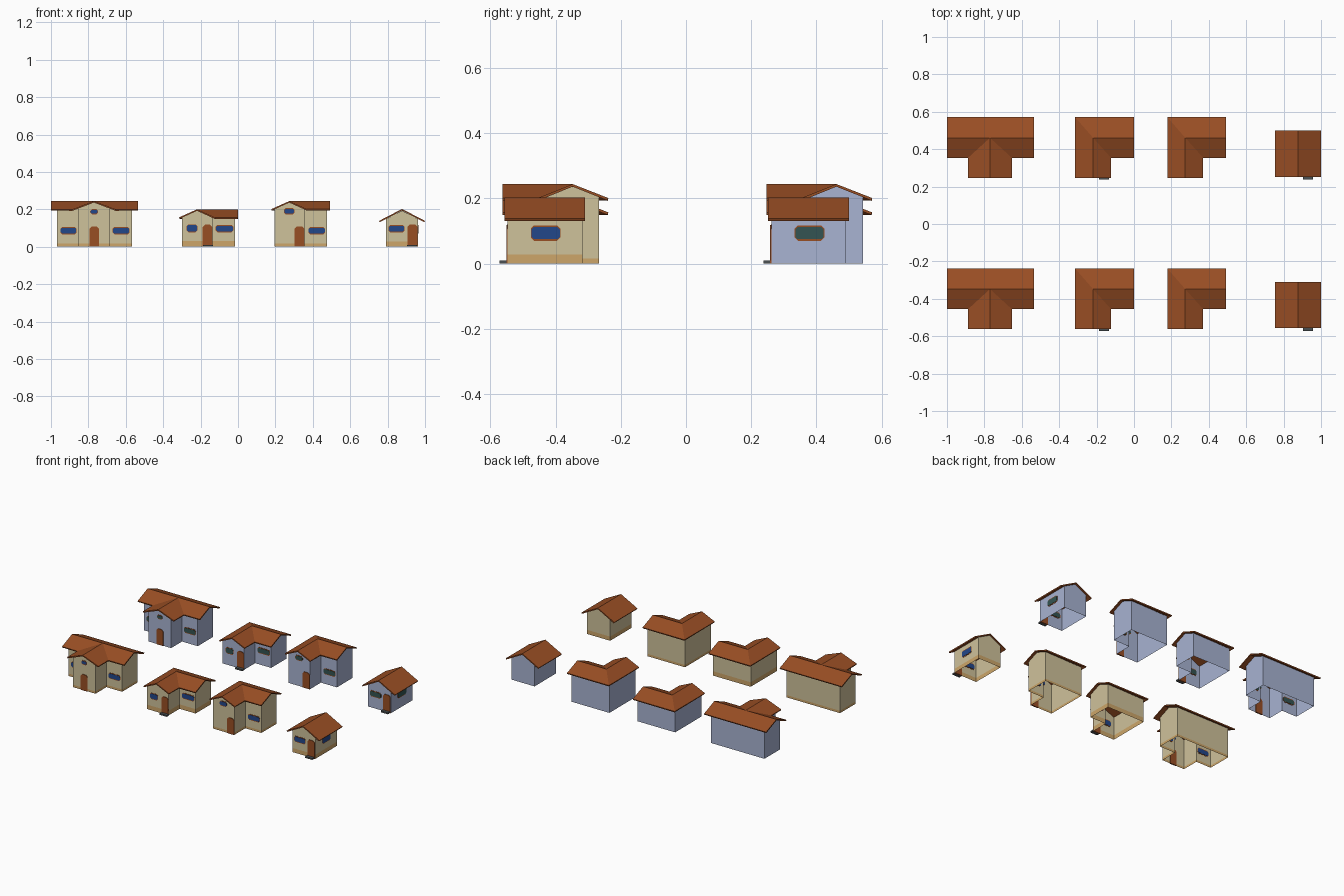
import bpy, bmesh

if "Cube" in bpy.data.objects:
    bpy.data.objects.remove(bpy.data.objects["Cube"])


# ---------- materials ----------
def mat(name, hexcol):
    lin = []
    for i in (0, 2, 4):
        c = int(hexcol[i:i + 2], 16) / 255
        lin.append(c / 12.92 if c <= 0.04045 else ((c + 0.055) / 1.055) ** 2.4)
    m = bpy.data.materials.new(name)
    m.diffuse_color = (*lin, 1)
    m.use_nodes = True
    m.node_tree.nodes["Principled BSDF"].inputs["Base Color"].default_value = m.diffuse_color
    return m


CREAM = mat("cream_plaster", "CFC29B")
BLUE = mat("pale_blue_plaster", "A8B3D2")
OCHRE = mat("ochre_base", "CDA66A")
ROOF = mat("brown_roof", "994E24")
NAVY = mat("navy_glass", "22478A")
GREEN = mat("dark_green_glass", "335452")
STONE = mat("dark_stone", "4A5052")


def add_object(name, bm, *mats):
    me = bpy.data.meshes.new(name)
    bm.to_mesh(me)
    bm.free()
    for m in mats:
        me.materials.append(m)
    ob = bpy.data.objects.new(name, me)
    bpy.context.collection.objects.link(ob)
    return ob


# ---------- part helpers ----------
def walls(name, plan, height, band, dy, plaster):
    """Open shell following the plan, its top meeting the roof underside."""
    bm = bmesh.new()
    rows = []
    for x, y in plan:
        rows.append([bm.verts.new((x, y + dy, z)) for z in (0, band, height(x, y))])
    for a, b in zip(rows, rows[1:] + rows[:1]):
        for k in (0, 1):
            f = bm.faces.new((a[k], b[k], b[k + 1], a[k + 1]))
            f.material_index = 1 - k
    add_object(name, bm, plaster, OCHRE if plaster == CREAM else plaster)


def roof(name, pts, faces, dy):
    """Thin roof sheet from named points; each face is a string of point names."""
    bm = bmesh.new()
    v = {k: bm.verts.new((x, y + dy, z)) for k, (x, y, z) in pts.items()}
    for f in faces:
        bm.faces.new([v[k] for k in f])
    bmesh.ops.recalc_face_normals(bm, faces=bm.faces)
    if sum(f.normal.z for f in bm.faces) < 0:
        bmesh.ops.reverse_faces(bm, faces=bm.faces)
    ob = add_object(name, bm, ROOF)
    s = ob.modifiers.new("thickness", 'SOLIDIFY')
    s.thickness = 0.008
    s.offset = -1


def plate(name, outline, at, thick, m, side=False):
    """Flat plate straddling a wall: facing the front, or the right if side."""
    bm = bmesh.new()
    loops = []
    for d in (-thick / 2, thick / 2):
        loops.append([bm.verts.new((at + d, u, z) if side else (u, at + d, z))
                      for u, z in outline])
    a, b = loops
    bm.faces.new(a)
    bm.faces.new(b[::-1])
    n = len(a)
    for i in range(n):
        bm.faces.new((a[i], b[i], b[(i + 1) % n], a[(i + 1) % n]))
    bmesh.ops.recalc_face_normals(bm, faces=bm.faces)
    add_object(name, bm, m)


def octagon(u0, u1, z0, z1, c):
    return [(u0 + c, z0), (u1 - c, z0), (u1, z0 + c), (u1, z1 - c),
            (u1 - c, z1), (u0 + c, z1), (u0, z1 - c), (u0, z0 + c)]


def window(name, u0, u1, z0, z1, at, glass, side=False):
    plate(name + "_frame", octagon(u0, u1, z0, z1, 0.010), at, 0.003, ROOF, side)
    plate(name + "_glass", octagon(u0 + .002, u1 - .002, z0 + .005, z1 - .005, 0.007),
          at, 0.006, glass, side)


def door(name, x0, x1, top, y):
    c = 0.012
    plate(name, [(x0, 0), (x1, 0), (x1, top - c), (x1 - c, top),
                 (x0 + c, top), (x0, top - c)], y, 0.008, ROOF)


def step(name, x0, x1, y):
    bm = bmesh.new()
    bmesh.ops.create_cube(bm, size=1)
    for v in bm.verts:
        v.co = ((x0 + x1) / 2 + v.co.x * (x1 - x0), y - 0.012 + v.co.y * 0.025,
                0.005 + v.co.z * 0.01)
    add_object(name, bm, STONE)


# shared depths of the front row
YF, YM, YR, YB = -0.547, -0.43, -0.348, -0.266      # wall: front, inner, ridge, back
RF, RM, RB = -0.562, -0.455, -0.238                 # roof edges
HALF = 0.109                                        # main roof half depth


def wide_house(tag, dy, plaster, glass):
    """T-shaped house with a central front wing."""
    xl, xe, cx, p, e = -0.968, -0.567, -0.77, 0.244, 0.2
    wl, wr, a, b = cx - 0.085, cx + 0.085, cx - 0.117, cx + 0.117

    def h(x, y):
        t = abs(y - YR) / HALF
        if y < YR:
            t = min(t, abs(x - cx) / 0.117)
        return p - 0.008 - (p - e) * t
    plan = [(wl, YF), (cx, YF), (wr, YF), (wr, YM), (xe, YM), (xe, YR), (xe, YB),
            (xl, YB), (xl, YR), (xl, YM), (wl, YM)]
    walls(tag + "_wide_house_walls", plan, h, 0.016, dy, plaster)
    pts = dict(A=(-1, RB, e), B=(-1, YR, p), C=(-1, RM, e), D=(a, RM, e), E=(a, RF, e),
               F=(cx, RF, p), G=(b, RF, e), H=(b, RM, e), I=(-0.535, RM, e),
               J=(-0.535, YR, p), K=(-0.535, RB, e), M=(cx, YR, p))
    roof(tag + "_wide_house_roof", pts, ["ABMJK", "BCDM", "DEFM", "FGHM", "HIJM"], dy)
    window(tag + "_wide_left_window", -0.95, -0.863, 0.066, 0.106, YM + dy, glass)
    window(tag + "_wide_right_window", -0.67, -0.58, 0.066, 0.106, YM + dy, glass)
    window(tag + "_wide_gable_window", -0.79, -0.748, 0.173, 0.202, YF + dy, glass)
    door(tag + "_wide_door", -0.793, -0.743, 0.108, YF + dy)


def corner_house(tag, dy, plaster, glass, x0, p, band, upper):
    """L-shaped house with a front wing on the left and a hipped back corner."""
    e, hw = p - 0.043, 0.096
    cx = x0 + hw
    xl, wr, xe = x0 + 0.016, x0 + 0.178, x0 + 0.298
    xr, b = x0 + 0.314, cx + hw

    def h(x, y):
        tm, tw = abs(y - YR) / HALF, abs(x - cx) / hw
        if x <= cx:
            t = tw if y < YR else max(tm, tw)
        else:
            t = min(tm, tw) if y < YR else tm
        return p - 0.008 - (p - e) * t
    plan = [(xl, YF), (cx, YF), (wr, YF), (wr, YM), (xe, YM), (xe, YR), (xe, YB),
            (xl, YB)]
    walls(tag + "_walls", plan, h, band, dy, plaster)
    pts = dict(A=(x0, RB, e), B=(x0, RF, e), C=(cx, RF, p), D=(b, RF, e), E=(b, RM, e),
               F=(xr, RM, e), G=(xr, YR, p), H=(xr, RB, e), M=(cx, YR, p))
    roof(tag + "_roof", pts, ["ABCM", "CDEM", "EFGM", "GHAM"], dy)
    if upper:
        window(tag + "_gable_window", x0 + .068, x0 + .124, .172, .207, YF + dy, glass)
        window(tag + "_side_window", x0 + .198, x0 + .288, .066, .106, YM + dy, glass)
        door(tag + "_door", x0 + 0.124, x0 + 0.178, 0.108, YF + dy)
    else:
        window(tag + "_wing_window", x0 + .04, x0 + .098, .077, .12, YF + dy, glass)
        window(tag + "_side_window", x0 + .196, x0 + .29, .077, .117, YM + dy, glass)
        door(tag + "_door", x0 + 0.126, x0 + 0.178, 0.118, YF + dy)
        step(tag + "_step", x0 + 0.128, x0 + 0.181, YF + dy)


def small_house(tag, dy, plaster, glass):
    """Plain gabled house with the ridge running front to back."""
    xl, xe, cx, p, e, yb = 0.791, 0.963, 0.877, 0.202, 0.138, -0.318

    def h(x, y):
        return p - 0.009 - (p - e) * abs(x - cx) / 0.123
    plan = [(xl, YF), (cx, YF), (xe, YF), (xe, yb), (cx, yb), (xl, yb)]
    walls(tag + "_small_house_walls", plan, h, 0.028, dy, plaster)
    f, b = -0.557, -0.309
    pts = dict(A=(0.754, f, e), B=(cx, f, p), C=(1, f, e), D=(1, b, e), E=(cx, b, p),
               F=(0.754, b, e))
    roof(tag + "_small_house_roof", pts, ["ABEF", "BCDE"], dy)
    window(tag + "_small_front_window", 0.805, 0.89, 0.076, 0.117, YF + dy, glass)
    window(tag + "_small_side_window", -0.476 + dy, -0.385 + dy, 0.07, 0.117, xe, glass, True)
    door(tag + "_small_door", 0.906, 0.96, 0.118, YF + dy)
    step(tag + "_small_step", 0.904, 0.957, YF + dy)


# ---------- two rows of four houses ----------
for tag, dy, plaster, glass in (("front", 0, CREAM, NAVY), ("back", 0.809, BLUE, GREEN)):
    wide_house(tag, dy, plaster, glass)
    corner_house(tag + "_low_corner_house", dy, plaster, glass, -0.315, 0.2, 0.03, False)
    corner_house(tag + "_tall_corner_house", dy, plaster, glass, 0.178, 0.244, 0.016, True)
    small_house(tag, dy, plaster, glass)
